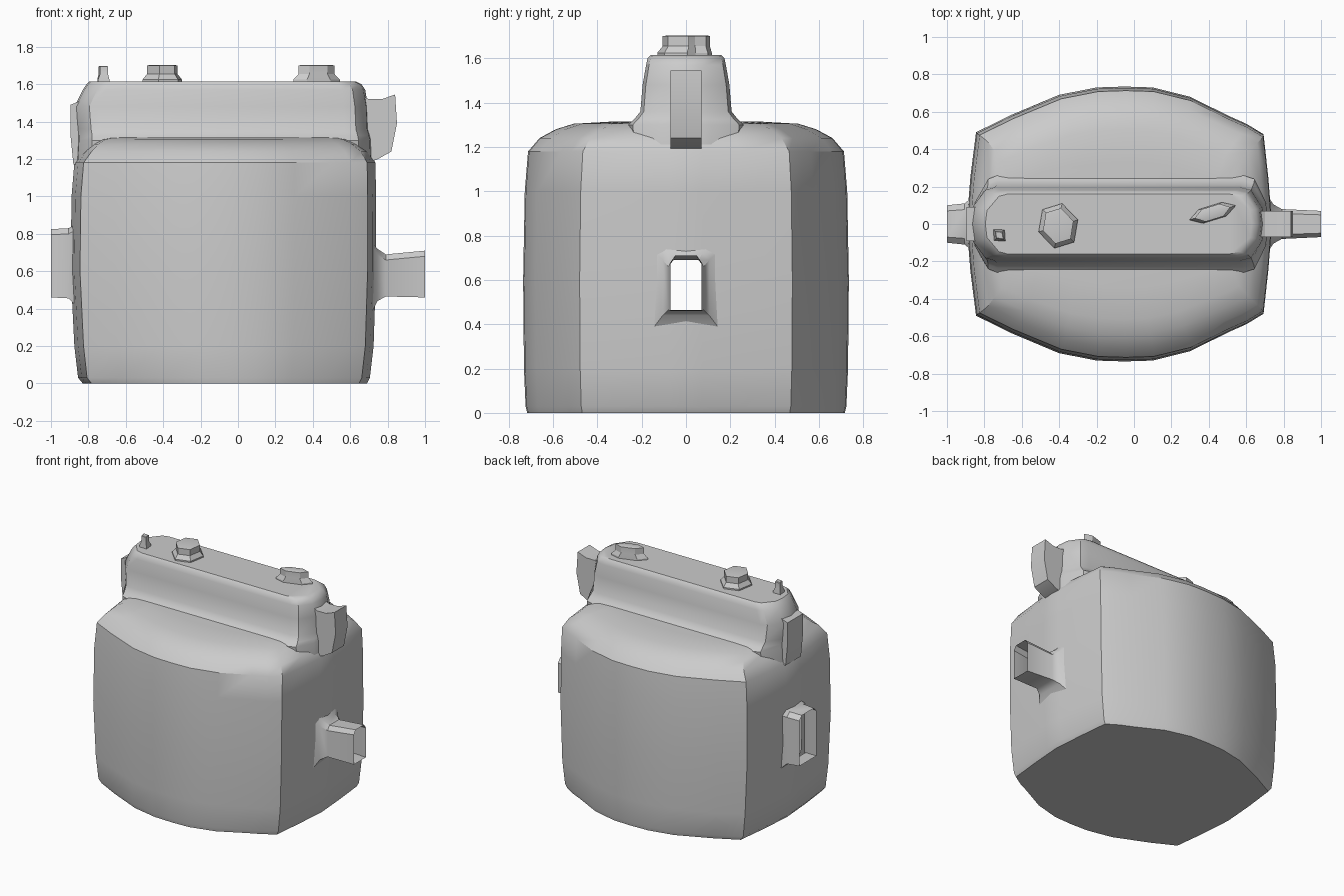
import bpy, bmesh, math
from mathutils import Vector

if "Cube" in bpy.data.objects:
    bpy.data.objects.remove(bpy.data.objects["Cube"])


def finish(name, bm, angle=35):
    bmesh.ops.recalc_face_normals(bm, faces=bm.faces)
    me = bpy.data.meshes.new(name)
    bm.to_mesh(me)
    bm.free()
    ob = bpy.data.objects.new(name, me)
    bpy.context.collection.objects.link(ob)
    bpy.ops.object.select_all(action='DESELECT')
    bpy.context.view_layer.objects.active = ob
    ob.select_set(True)
    bpy.ops.object.shade_smooth_by_angle(angle=math.radians(angle))
    return ob


def loft(rings, caps=True):
    bm = bmesh.new()
    vs = [[bm.verts.new(p) for p in r] for r in rings]
    n = len(rings[0])
    for a, b in zip(vs, vs[1:]):
        for i in range(n):
            j = (i + 1) % n
            bm.faces.new((a[i], a[j], b[j], b[i]))
    if caps:
        bm.faces.new(vs[0])
        bm.faces.new(vs[-1])
    bmesh.ops.recalc_face_normals(bm, faces=bm.faces)
    return bm


def plan_ring(half, z, x0, x1, k):
    """Mirror a half outline in y and fit it between x0 and x1."""
    hi, lo = half[0][0], half[-1][0]
    full = half + [(x, -y) for x, y in half[-2:0:-1]]
    return [(x0 + (x - lo) / (hi - lo) * (x1 - x0), y * k, z) for x, y in full]


# Barrel-sided body
body_half = [(.735, 0), (.715, .25), (.69, .48), (.6, .535), (.5, .58), (.3, .68),
             (.1, .73), (-.05, .735), (-.2, .73), (-.4, .69), (-.66, .58),
             (-.84, .49), (-.87, .25), (-.89, 0)]
body_rings = [(0, -.83, .69, .975), (.03, -.855, .705, .985), (.2, -.875, .725, .995),
              (.6, -.895, .738, 1), (1.0, -.89, .738, .99), (1.18, -.875, .735, .97),
              (1.24, -.83, .70, .90), (1.28, -.79, .65, .80), (1.305, -.75, .60, .69),
              (1.315, -.70, .55, .45)]
bm = loft([plan_ring(body_half, *r) for r in body_rings])

# Openings in both end walls
for side, y, z0, z1 in ((1, .075, .46, .71), (-1, .085, .46, .82)):
    def wall():
        return [f for f in bm.faces if f.normal.x * side > .8 and .1 < f.calc_center_median().z < 1.1]
    for co, no in (((0, y, 0), (0, 1, 0)), ((0, -y, 0), (0, 1, 0)),
                   ((0, 0, z0), (0, 0, 1)), ((0, 0, z1), (0, 0, 1))):
        fs = wall()
        geom = list({e for f in fs for e in f.edges} | {v for f in fs for v in f.verts}) + fs
        bmesh.ops.bisect_plane(bm, geom=geom, plane_co=Vector(co), plane_no=Vector(no))
        bm.normal_update()
    hole = []
    for f in wall():
        c = f.calc_center_median()
        if abs(c.y) < y and z0 < c.z < z1:
            hole.append(f)
    bmesh.ops.delete(bm, geom=hole, context='FACES')
finish("body", bm)

# Ridge along the top
ridge_half = [(.70, 0), (.69, .09), (.63, .185), (.57, .2), (-.74, .2), (-.79, .185),
              (-.86, .09), (-.87, 0)]
ridge_rings = [(1.12, -.87, .72, 1.2), (1.3, -.86, .715, 1.3), (1.325, -.86, .71, 1.17),
               (1.36, -.865, .70, 1.03), (1.48, -.875, .695, .98), (1.57, -.83, .68, .9),
               (1.60, -.81, .66, .87), (1.615, -.795, .63, .80)]
finish("top_ridge", loft([plan_ring(ridge_half, *r) for r in ridge_rings]))


# Open side spouts, flared where they meet the wall
def spout(name, sections):
    rings = []
    for x, y, z0, z1 in sections:
        rings.append([(x, -y, z0), (x, y, z0), (x, y, z1 - .03), (x, y * .7, z1),
                      (x, -y * .7, z1), (x, -y, z1 - .03)])
    finish(name, loft(rings, caps=False))


spout("right_spout", [(.715, .15, .38, .76), (.745, .105, .44, .72),
                      (.79, .08, .465, .69), (1.0, .07, .46, .71)])
spout("left_spout", [(-.87, .14, .42, .85), (-.905, .11, .455, .83), (-1.0, .10, .46, .825)])


# Lugs at the ends of the ridge
def lug(name, profile, y):
    finish(name, loft([[(x, s * y, z) for x, z in profile] for s in (-1, 1)]), 25)


lug("right_lug", [(.64, 1.55), (.70, 1.52), (.77, 1.52), (.84, 1.545), (.85, 1.39),
                  (.82, 1.24), (.74, 1.195), (.64, 1.18)], .07)
lug("left_lug", [(-.78, 1.55), (-.82, 1.52), (-.895, 1.49), (-.895, 1.32), (-.88, 1.17), (-.78, 1.17)], .09)


# Small knobs on the ridge: centre, base and top half sizes, turn
def knob(name, cx, cy, base, top, turn, z1, n=6):
    rings = []
    for z, (a, b) in ((1.59, base), (1.625, base), (1.655, top), (z1, top), (z1 + .003, (top[0] * .8, top[1] * .8))):
        ring = []
        for i in range(n):
            t = 2 * math.pi * i / n
            x, y = a * math.cos(t), b * math.sin(t)
            ring.append((cx + x * math.cos(turn) - y * math.sin(turn),
                         cy + x * math.sin(turn) + y * math.cos(turn), z))
        rings.append(ring)
    finish(name, loft(rings), 20)


knob("large_knob", -.405, -.01, (.11, .125), (.085, .10), .3, 1.70)
knob("long_knob", .42, .06, (.13, .045), (.10, .04), .3, 1.70)
knob("small_knob", -.72, -.06, (.04, .045), (.025, .035), .8, 1.695, 4)
